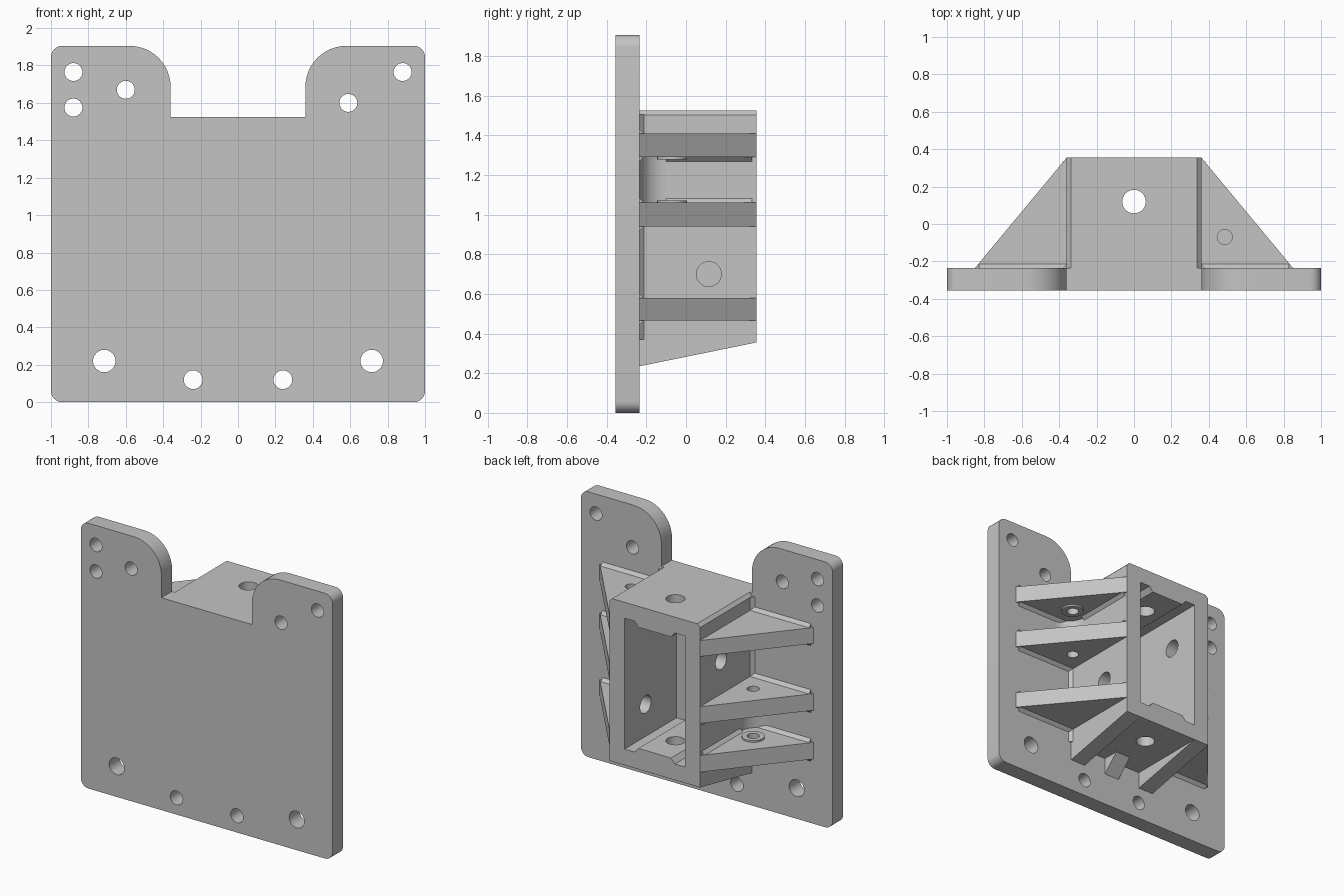
import bpy, bmesh, math
from mathutils import Matrix

if "Cube" in bpy.data.objects:
    bpy.data.objects.remove(bpy.data.objects["Cube"])

grey = bpy.data.materials.new("light_grey")
grey.use_nodes = True
colour = (0.55, 0.55, 0.55, 1)
grey.diffuse_color = colour
grey.node_tree.nodes["Principled BSDF"].inputs["Base Color"].default_value = colour

FRONT, FACE, BACK = -0.355, -0.235, 0.355   # plate front, plate back, box rim
WALL, INNER, TIP = 0.36, 0.24, 0.85         # box half widths, gusset tip
MID = 0.9375                                # axis height of the half-turn symmetry
EDGE = 0.022                                # small corner chamfer
PLACE = {"x": lambda a, b, t: (t, a, b),
         "y": lambda a, b, t: (a, t, b),
         "z": lambda a, b, t: (a, b, t)}


def prism(name, points, axis, lo, hi, turn=False):
    """Extrude a closed profile along an axis, optionally half-turned about y."""
    bm = bmesh.new()
    low = [bm.verts.new(PLACE[axis](a, b, lo)) for a, b in points]
    high = [bm.verts.new(PLACE[axis](a, b, hi)) for a, b in points]
    bm.faces.new(low)
    bm.faces.new(high[::-1])
    n = len(points)
    for i in range(n):
        j = (i + 1) % n
        bm.faces.new((low[i], high[i], high[j], low[j]))
    if turn:
        spin = (Matrix.Translation((0, 0, MID)) @ Matrix.Rotation(math.pi, 4, "Y")
                @ Matrix.Translation((0, 0, -MID)))
        bm.transform(spin)
    bmesh.ops.recalc_face_normals(bm, faces=bm.faces[:])
    mesh = bpy.data.meshes.new(name)
    bm.to_mesh(mesh)
    bm.free()
    mesh.materials.append(grey)
    obj = bpy.data.objects.new(name, mesh)
    bpy.context.collection.objects.link(obj)
    return obj


def arc(cx, cy, r, start, end, steps=12):
    angles = [math.radians(start + (end - start) * i / steps) for i in range(steps + 1)]
    return [(cx + r * math.cos(a), cy + r * math.sin(a)) for a in angles]


def disc(cx, cy, r):
    return arc(cx, cy, r, 0, 360, 32)[:-1]


def cut(target, cutters):
    """Subtract the cutters from the target and delete them."""
    bpy.context.view_layer.objects.active = target
    for cutter in cutters:
        cutter.hide_render = True
        mod = target.modifiers.new("cut", "BOOLEAN")
        mod.operation, mod.solver, mod.object = "DIFFERENCE", "EXACT", cutter
        bpy.ops.object.modifier_apply(modifier=mod.name)
        bpy.data.objects.remove(cutter)


# Mounting plate with two rounded ears and a notch
TOP, NOTCH, R, EAR = 1.905, 1.525, 0.06, 0.22
half = (arc(1 - R, R, R, -90, 0, 6) + arc(1 - R, TOP - R, R, 0, 90, 6)
        + arc(WALL + EAR, TOP - EAR, EAR, 90, 180) + [(WALL, NOTCH)])
outline = half + [(-x, z) for x, z in reversed(half)]
plate = prism("mounting_plate", outline, "y", FRONT, FACE)
holes = [(-0.88, 1.765, 0.048), (-0.88, 1.575, 0.048), (-0.6, 1.67, 0.048),
         (0.88, 1.765, 0.048), (0.59, 1.6, 0.048)]
for s in (-1, 1):
    holes += [(s * 0.715, 0.22, 0.06), (s * 0.24, 0.12, 0.05)]
cut(plate, [prism("cutter", disc(x, z, r), "y", -0.5, 0) for x, z, r in holes])

# Open box with chamfered upper edges and padded floor and roof
FLOOR, ROOF, BASE, PAD = 0.47, 1.41, 0.355, 0.035
box = prism("open_box", [(-WALL, BASE), (WALL, BASE), (WALL, NOTCH - EDGE),
                         (WALL - EDGE, NOTCH), (EDGE - WALL, NOTCH),
                         (-WALL, NOTCH - EDGE)], "y", FACE, BACK)
side = [(0.13, FLOOR + PAD), (0.16, FLOOR), (INNER, FLOOR),
        (INNER, ROOF), (0.16, ROOF), (0.13, ROOF - PAD)]
cavity = side + [(-x, z) for x, z in reversed(side)]
cut(box, [prism("cutter", cavity, "y", FACE - 0.1, BACK + 0.1),
          prism("cutter", disc(0, 0.12, 0.063), "z", 0, 2),
          prism("cutter", disc(0.115, 0.7, 0.063), "x", 0.1, 0.6),
          prism("cutter", disc(0.115, 0.7, 0.063), "x", 0.1, 0.6, True)])

# Tapered ribs beneath the box, with a short one in the middle
taper = [(FACE, BASE), (BACK, BASE), (FACE, 0.235)]
prism("left_lower_rib", taper, "x", INNER, WALL)
prism("right_lower_rib", taper, "x", -WALL, -INNER)
prism("middle_lower_rib", [(FACE, BASE), (FACE + 0.12, BASE), (FACE, 0.235)],
      "x", -0.06, 0.06)

# Side gussets, the second set being the first half-turned
BOLT = (0.485, -0.07)
LEVELS = {"outer": (1.29, 1.41), "middle": (0.94, 1.06), "inner": (0.465, 0.58)}
for label, turn in (("left", False), ("right", True)):
    for level, (lo, hi) in LEVELS.items():
        web = prism(f"{label}_{level}_gusset", [(WALL, FACE), (TIP, FACE), (WALL, BACK)],
                    "z", lo, hi, turn)
        if level != "inner":
            cut(web, [prism("cutter", disc(*BOLT, 0.04), "z", lo - 0.1, hi + 0.1, turn)])
        for z, d in ((lo, -EDGE), (hi, EDGE)):
            prism(f"{label}_{level}_plate_chamfer",
                  [(FACE, z), (FACE + EDGE, z), (FACE, z + d)], "x", WALL, TIP - EDGE, turn)

    # Bolt pocket: rounded corner, wall chamfers and raised washer rings
    low, high = LEVELS["middle"][1], LEVELS["outer"][0]
    r = 0.135
    prism(f"{label}_pocket_corner",
          [(WALL, FACE)] + arc(WALL + r, FACE + r, r, 270, 180), "z", low, high, turn)
    for z, d in ((low, 1), (high, -1)):
        prism(f"{label}_pocket_chamfer",
              [(WALL, z), (WALL + EDGE, z), (WALL, z + d * EDGE)], "y",
              FACE + r, BACK - EDGE, turn)
        ends = sorted((z, z + d * 0.012))
        ring = prism(f"{label}_washer_ring", disc(*BOLT, 0.075), "z", *ends, turn)
        cut(ring, [prism("cutter", disc(*BOLT, 0.04), "z", low - 0.1, high + 0.1, turn)])

    # Vertical chamfers where the box meets the plate
    corner = [(WALL, FACE), (WALL + EDGE, FACE), (WALL, FACE + EDGE)]
    for lo, hi in ((1.41, 1.505), (0.58, 0.94), (0.37, 0.465)):
        prism(f"{label}_corner_chamfer", corner, "z", lo, hi, turn)

# Smooth the curved walls and keep hard edges
bpy.ops.object.select_all(action="DESELECT")
for obj in bpy.context.collection.objects:
    if obj.type == "MESH" and grey.name in obj.data.materials:
        obj.select_set(True)
        bpy.context.view_layer.objects.active = obj
bpy.ops.object.shade_smooth_by_angle(angle=math.radians(30))
